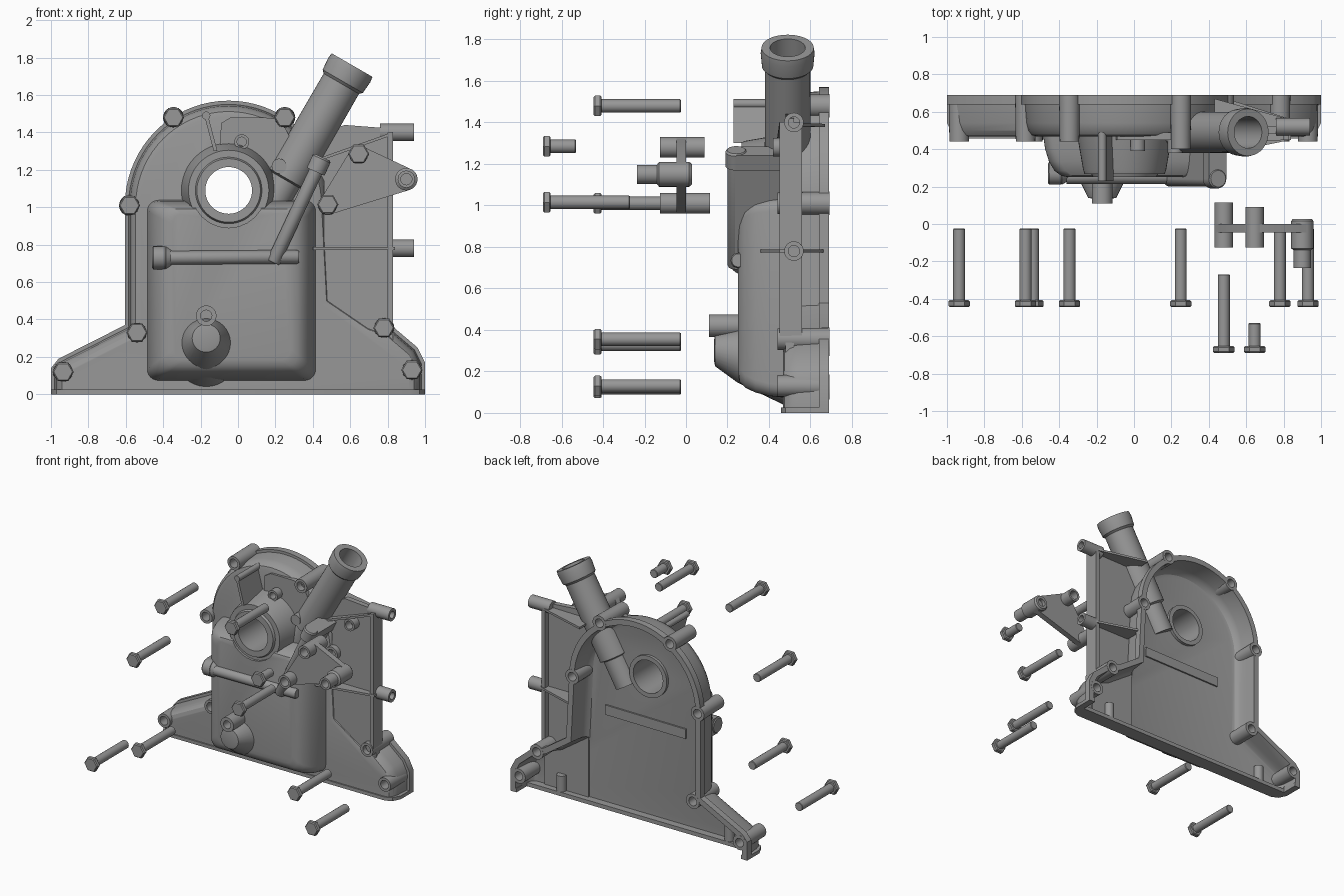
import bpy, bmesh
from math import sin, cos, pi, atan2, radians
from mathutils import Vector as V

if "Cube" in bpy.data.objects:
    bpy.data.objects.remove(bpy.data.objects["Cube"])

# dark grey metal
metal = bpy.data.materials.new("dark_metal")
metal.diffuse_color = (.31, .31, .31, 1)
metal.use_nodes = True
metal.node_tree.nodes["Principled BSDF"].inputs["Base Color"].default_value = metal.diffuse_color


def finish(name, bm, hide=False):
    bmesh.ops.recalc_face_normals(bm, faces=bm.faces)
    me = bpy.data.meshes.new(name)
    bm.to_mesh(me)
    bm.free()
    me.materials.append(metal)
    ob = bpy.data.objects.new(name, me)
    bpy.context.collection.objects.link(ob)
    if hide:
        ob.hide_render = True
        ob.hide_set(True)
    else:
        bpy.context.view_layer.objects.active = ob
        ob.select_set(True)
        bpy.ops.object.shade_smooth_by_angle(angle=radians(32))
        ob.select_set(False)
    return ob


def loft(bm, rings, closed=False):
    vs = [[bm.verts.new(p) for p in r] for r in rings]
    n = len(vs[0])
    pairs = list(zip(vs, vs[1:])) + ([(vs[-1], vs[0])] if closed else [])
    for a, b in pairs:
        for i in range(n):
            bm.faces.new((a[i], a[(i + 1) % n], b[(i + 1) % n], b[i]))
    if not closed:
        bm.faces.new(vs[0])
        bm.faces.new(vs[-1][::-1])


def lathe(bm, profile, org=(0, 0, 0), axis=(0, 1, 0), seg=24, closed=False):
    # profile of (radius, distance along axis)
    q = V(axis).normalized().to_track_quat('Z', 'Y')
    o = V(org)
    loft(bm, [[o + q @ V((r * cos(2 * pi * k / seg), r * sin(2 * pi * k / seg), t))
               for k in range(seg)] for r, t in profile], closed)


def tube(bm, x, z, y0, y1, r, hole=0.0, r1=None):
    r1 = r1 or r
    if hole:
        lathe(bm, [(hole, y0), (r, y0), (r1, y1), (hole, y1)], (x, 0, z), closed=True)
    else:
        lathe(bm, [(r, y0), (r1, y1)], (x, 0, z))


def prism(bm, pts, y0, y1):
    loft(bm, [[(x, y, z) for x, z in pts] for y in (y0, y1)])


def gallery(bm, p, q, r, front, r2=None, back=0.52, ball=False):
    # wall with a rounded front running from p to q, radius r tapering to r2
    r2 = r2 or r
    d = V((q[0] - p[0], 0, q[1] - p[1]))
    a = atan2(d.z, d.x)
    s, c = sin(a), cos(a)
    if ball:
        pts = [(p[0] + r * cos(a + pi / 2 + k * pi / 12), p[1] + r * sin(a + pi / 2 + k * pi / 12)) for k in range(13)]
        prof = [(max(r * sin(k * pi / 16), .001), -r * cos(k * pi / 16)) for k in range(9)]
    else:
        pts = [(p[0] - r * s, p[1] + r * c), (p[0] + r * s, p[1] - r * c)]
        prof = [(r * .85, -.006), (r, .004)]
    pts += [(q[0] + r2 * s, q[1] - r2 * c), (q[0] - r2 * s, q[1] + r2 * c)]
    prism(bm, pts, front + max(r, r2), back)
    lathe(bm, prof + [(r2, d.length)], (p[0], front + max(r, r2), p[1]), d)


def cut(ob, cutter):
    m = ob.modifiers.new("cut", 'BOOLEAN')
    m.operation = 'DIFFERENCE'
    m.solver = 'EXACT'
    m.object = cutter


def inset(pts, d, floor):
    out, n = [], len(pts)
    for i in range(n):
        a, b, c = (V(pts[(i + k) % n]) for k in (-1, 0, 1))
        e, f = (b - a).normalized(), (c - b).normalized()
        n1, n2 = V((-e.y, e.x)), V((-f.y, f.x))
        p = b + (n1 + n2) * d / (1 + n1.dot(n2))
        out.append((p.x, floor if i < 2 else p.y))
    return out


BORE = (-.05, 1.09)
BOLTS = [(-.935, .12), (-.54, .33), (-.58, 1.01), (-.345, 1.48), (.25, 1.48), (.78, .355), (.93, .13)]
BRACKET_BOLTS = [(.48, 1.015, -.69, .42), (.645, 1.285, -.69, .16)]

# hollow cover shell: flange, drafted outer wall and cavity
outline = [(-1, 0), (1, 0), (1, .17), (.96, .25), (.83, .36), (.72, .40), (.53, .53)]
outline += [(-.05 + .555 * cos(k * pi / 36), 1.01 + .56 * sin(k * pi / 36)) for k in range(37)]
outline += [(-.605, .37), (-.96, .19), (-1, .14)]
bm = bmesh.new()
loft(bm, [[(x, y, z) for x, z in inset(outline, d, f)] for d, y, f in (
    (.105, .508, .03), (.08, .515, .03), (.062, .535, .03), (.052, .57, .03), (.042, .69, .03), (0, .69, 0),
    (0, .64, 0), (.02, .64, .02), (.028, .54, .02), (.038, .5, .02), (.058, .475, .02), (.085, .467, .02))])
shell = finish("cover_shell", bm)

# cutter for crank bore, bolt holes and the open underside
bm = bmesh.new()
tube(bm, *BORE, 0, .9, .145)
for x, z in BOLTS + [(.48, 1.01)]:
    tube(bm, x, z, .3, .9, .033)
prism(bm, [(-.95, -.1), (.95, -.1), (.95, .045), (-.95, .045)], .565, .9)
cut(shell, finish("hole_cutter", bm, True))

# raised front housing
bm = bmesh.new()
rings = []
for d, y in ((0, .5), (.015, .4), (.035, .335), (.065, .285), (.1, .258), (.14, .25)):
    r = .06
    ring = []
    for cx, cz, a0 in ((.42 - d - r, 1.04 - d * .5 - r, 0), (-.49 + d + r, 1.04 - d * .5 - r, 1),
                       (-.49 + d + r, .07 + d * .8 + r, 2), (.42 - d - r, .07 + d * .8 + r, 3)):
        ring += [(cx + r * cos((a0 + k / 6) * pi / 2), y, cz + r * sin((a0 + k / 6) * pi / 2)) for k in range(7)]
    rings.append(ring)
loft(bm, rings)
housing = finish("front_housing", bm)
bm = bmesh.new()
tube(bm, *BORE, 0, .9, .2)
cut(housing, finish("bore_cutter", bm, True))

# stepped crank seal boss
bm = bmesh.new()
lathe(bm, [(.125, .53), (.125, .25), (.17, .25), (.178, .268), (.215, .268), (.222, .29), (.255, .48), (.2, .5),
           (.158, .5), (.158, .53)], (BORE[0], 0, BORE[1]), seg=48, closed=True)
finish("crank_seal_boss", bm)

# drain bulge and its small port
bm = bmesh.new()
loft(bm, [[(-.17 + r * cos(k * pi / 16), y, c + r * sin(k * pi / 16)) for k in range(32)]
          for y, c, r in ((.135, .3, .05), (.14, .3, .075), (.25, .275, .13), (.49, .2, .17))])
tube(bm, -.17, .42, .11, .3, .055, .03)
finish("drain_bulge", bm)

# bolt bosses around the flange
bm = bmesh.new()
for x, z in BOLTS + [(.48, 1.01)]:
    tube(bm, x, z, .4 if x == .25 else .44, .691, .052, .033, .056)
tube(bm, .645, 1.28, .42, .5, .045, .03)
finish("flange_bosses", bm)

# small details on the upper face
bm = bmesh.new()
tube(bm, .02, 1.35, .39, .5, .04, .025)
tube(bm, .22, 1.22, .38, .5, .04)
prism(bm, [(-.18, 1.49), (-.13, 1.3), (-.11, 1.3), (-.16, 1.49)], .23, .49)
tube(bm, -.17, 1.49, .23, .49, .022)
prism(bm, [(-.1, 1.28), (.2, 1.2), (.29, 1.35), (.23, 1.47), (.14, 1.48), (-.04, 1.48), (-.09, 1.45)], .45, .49)
finish("upper_face_details", bm)

# oil galleries with enlarged heads
bm = bmesh.new()
gallery(bm, (.32, .735), (-.36, .73), .037, .215)
gallery(bm, (-.455, .73), (-.39, .73), .062, .21, back=.4)
gallery(bm, (-.39, .73), (-.345, .73), .062, .21, .038, back=.4)
gallery(bm, (.19, .71), (.42, 1.2), .037, .2, back=.49)
gallery(bm, (.448, 1.262), (.415, 1.19), .052, .19, back=.49)
finish("oil_galleries", bm)

# side outlet block with bore
bm = bmesh.new()
gallery(bm, (.38, .55), (.65, .55), .09, .2, back=.5, ball=True)
outlet = finish("side_outlet", bm)
bm = bmesh.new()
lathe(bm, [(.06, 0), (.06, .4)], (.5, .29, .55), (1, 0, 0))
cut(outlet, finish("outlet_cutter", bm, True))


def rib(bm, plan, z0, z1):
    # thin tapered rib: plan of (x, y), rising from z0 at x=.42 to z1 at x=.83
    loft(bm, [[(x, y, z0 + (z1 - z0) * (x - .42) / .41 + h) for x, y in plan] for h in (-.008, .008)])


# side plate with edge rim, ribs and pipe stubs
bm = bmesh.new()
prism(bm, [(.46, .03), (.83, .03), (.83, 1.42), (.57, 1.44), (.46, 1.4), (.36, 1.34), (.46, 1.14)], .48, .52)
prism(bm, [(.8, .34), (.83, .34), (.83, 1.4), (.8, 1.4)], .45, .56)
rib(bm, [(.4, .36), (.84, .45), (.84, .5), (.4, .5)], .78, .78)
rib(bm, [(.495, .5), (.84, .5), (.84, .56), (.495, .67)], .78, .78)
rib(bm, [(.42, .43), (.83, .45), (.83, .5), (.42, .5)], 1.25, 1.395)
rib(bm, [(.43, .5), (.83, .5), (.83, .56), (.43, .67)], 1.385, 1.39)
for x, z in ((.76, 1.4), (.83, .78)):
    lathe(bm, [(.001, .05), (.027, .05), (.027, .94 - x), (.047, .94 - x), (.047, 0), (.001, 0)],
          (x, .52, z), (1, 0, 0))
finish("side_plate", bm)

# base flange, narrow between its ends, and locating pegs
bm = bmesh.new()
base = [(-1, .69), (-.95, .69), (-.95, .565), (.95, .565), (.95, .69), (1, .69),
        (1, .54), (.97, .48), (.92, .457), (-.92, .457), (-.97, .48), (-1, .54)]
loft(bm, [[(x, y, z) for x, y in base] for z in (-.0, .026)])
for x in (.68, -.74):
    lathe(bm, [(.035, .01), (.035, .15)], (x, .53, 0), (0, 0, 1))
finish("base_flange", bm)

# slanted filler neck with collar
bm = bmesh.new()
lathe(bm, [(.001, .6), (.085, .6), (.085, 0), (.126, 0), (.13, .03), (.124, .1), (.109, .115), (.111, .7), (.088, .71),
           (.088, .92), (.001, .92)], (.61, .49, 1.76), (-.5, 0, -.866), seg=40)
finish("filler_neck", bm)

# loose three-hole bracket
bm = bmesh.new()
for x, z, r in ((.48, 1.01, .05), (.645, 1.28, .05), (.9, 1.15, .06)):
    for k in range(20):
        for y in (-.045, 0):
            bm.verts.new((x + r * cos(k * pi / 10), y, z + r * sin(k * pi / 10)))
bmesh.ops.convex_hull(bm, input=bm.verts)
tube(bm, .48, 1.01, -.125, .115, .05, .033)
tube(bm, .645, 1.28, -.125, .09, .05, .033)
lathe(bm, [(.03, -.235), (.046, -.235), (.046, -.14), (.06, -.13), (.06, .015), (.05, .028), (.03, .028)],
      (.9, 0, 1.15), closed=True)
finish("bracket", bm)

# loose hex bolts in front of their holes
for i, (x, z, y, length) in enumerate([(x, z, -.445, .42) for x, z in BOLTS] + BRACKET_BOLTS):
    bm = bmesh.new()
    o = (x, y, z)
    lathe(bm, [(.05, 0), (.057, .007), (.057, .031), (.05, .038)], o, seg=6)
    lathe(bm, [(.032, .03), (.032, length - .004), (.029, length)], o)
    finish("bolt_%d" % (i + 1), bm)
